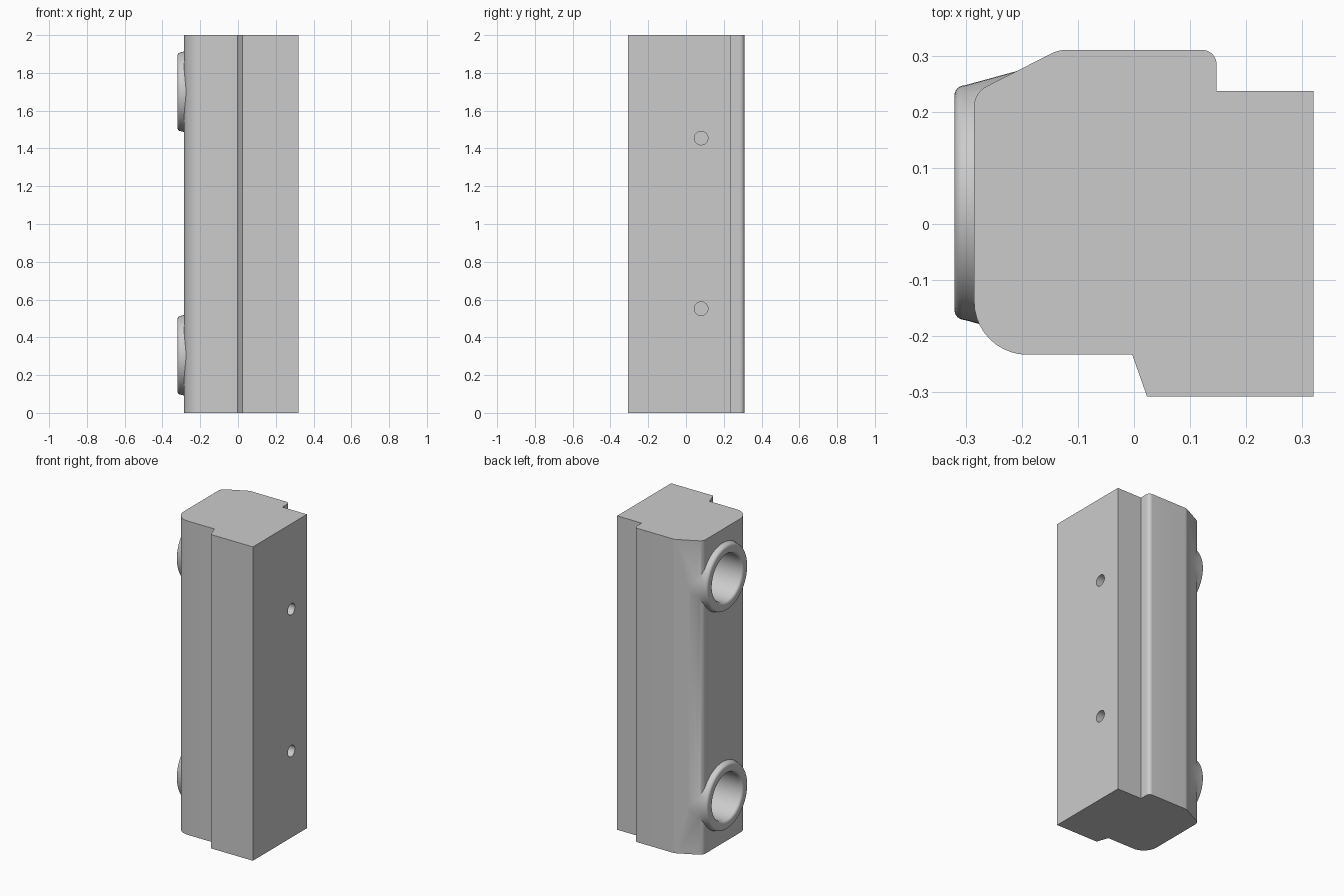
import bpy, bmesh, math
from mathutils import Vector, Matrix

cube = bpy.data.objects.get("Cube")
if cube:
    bpy.data.objects.remove(cube, do_unlink=True)

GREY = (0.6, 0.6, 0.6, 1)
mat = bpy.data.materials.new("light_grey")
mat.use_nodes = True
mat.diffuse_color = GREY
mat.node_tree.nodes["Principled BSDF"].inputs["Base Color"].default_value = GREY


def make_object(name, bm):
    bmesh.ops.recalc_face_normals(bm, faces=bm.faces)
    mesh = bpy.data.meshes.new(name)
    bm.to_mesh(mesh)
    bm.free()
    mesh.materials.append(mat)
    obj = bpy.data.objects.new(name, mesh)
    bpy.context.collection.objects.link(obj)
    return obj


def rounded(corners, steps=10):
    """Closed outline from (x, y, radius) corners, filleting each one."""
    out = []
    for i, (x, y, r) in enumerate(corners):
        p = Vector((x, y))
        if r == 0:
            out.append(p)
            continue
        a = (Vector(corners[i - 1][:2]) - p).normalized()
        b = (Vector(corners[(i + 1) % len(corners)][:2]) - p).normalized()
        half = a.angle(b) / 2
        centre = p + (a + b).normalized() * r / math.sin(half)
        start = p + a * r / math.tan(half) - centre
        end = p + b * r / math.tan(half) - centre
        sweep = start.angle_signed(end)
        for k in range(steps + 1):
            out.append(centre + Matrix.Rotation(-sweep * k / steps, 2) @ start)
    return out


def extrude(name, outline, height):
    bm = bmesh.new()
    face = bm.faces.new([bm.verts.new((p.x, p.y, 0)) for p in outline])
    top = bmesh.ops.extrude_face_region(bm, geom=[face])["geom"]
    bmesh.ops.translate(bm, vec=(0, 0, height),
                        verts=[v for v in top if isinstance(v, bmesh.types.BMVert)])
    return make_object(name, bm)


def lathe(name, profile, y, z, sides=64):
    """Solid turned about the x axis from (x, radius) points, capped at both ends."""
    bm = bmesh.new()
    rings = []
    for x, r in profile:
        angles = [2 * math.pi * k / sides for k in range(sides)]
        rings.append([bm.verts.new((x, y + r * math.cos(a), z + r * math.sin(a)))
                      for a in angles])
    for r0, r1 in zip(rings, rings[1:]):
        for k in range(sides):
            n = (k + 1) % sides
            bm.faces.new((r0[k], r0[n], r1[n], r1[k]))
    bm.faces.new(rings[0])
    bm.faces.new(rings[-1])
    return make_object(name, bm)


def combine(target, tool, operation):
    mod = target.modifiers.new(operation.lower(), "BOOLEAN")
    mod.operation, mod.solver, mod.object = operation, "EXACT", tool
    bpy.context.view_layer.objects.active = target
    bpy.ops.object.modifier_apply(modifier=mod.name)
    bpy.data.objects.remove(tool, do_unlink=True)


# Main block with stepped and rounded cross-section
body = extrude("body", rounded([
    (0.32, -0.307, 0), (0.32, 0.237, 0), (0.147, 0.237, 0), (0.147, 0.31, 0.025),
    (-0.135, 0.31, 0.05), (-0.285, 0.234, 0.04), (-0.285, -0.233, 0.095),
    (-0.003, -0.233, 0), (0.023, -0.307, 0)]), 2)

# Flared bosses with rounded lips and deep round sockets
lip = 0.018
arc = [math.radians(a) for a in range(0, 91, 15)]
outer = [(-0.15, 0.251), (-0.2, 0.237)] + [
    (-0.302 - lip * math.sin(a), 0.191 + lip * math.cos(a)) for a in arc]
inner = [(-0.34, 0.166)] + [
    (-0.302 - lip * math.cos(a), 0.166 - lip * math.sin(a)) for a in arc] + [(0.0, 0.148)]
for z in (0.305, 1.7):
    combine(body, lathe("boss", outer, 0.038, z), "UNION")
    combine(body, lathe("socket_cutter", inner, 0.038, z), "DIFFERENCE")

# Small blind holes in the flat side
for z in (0.552, 1.455):
    combine(body, lathe("hole_cutter", [(0.17, 0.036), (0.4, 0.036)], 0.08, z, 32),
            "DIFFERENCE")

# Smooth shading with sharp edges kept
bpy.ops.object.select_all(action="DESELECT")
body.select_set(True)
bpy.context.view_layer.objects.active = body
bpy.ops.object.shade_smooth_by_angle(angle=math.radians(30))
